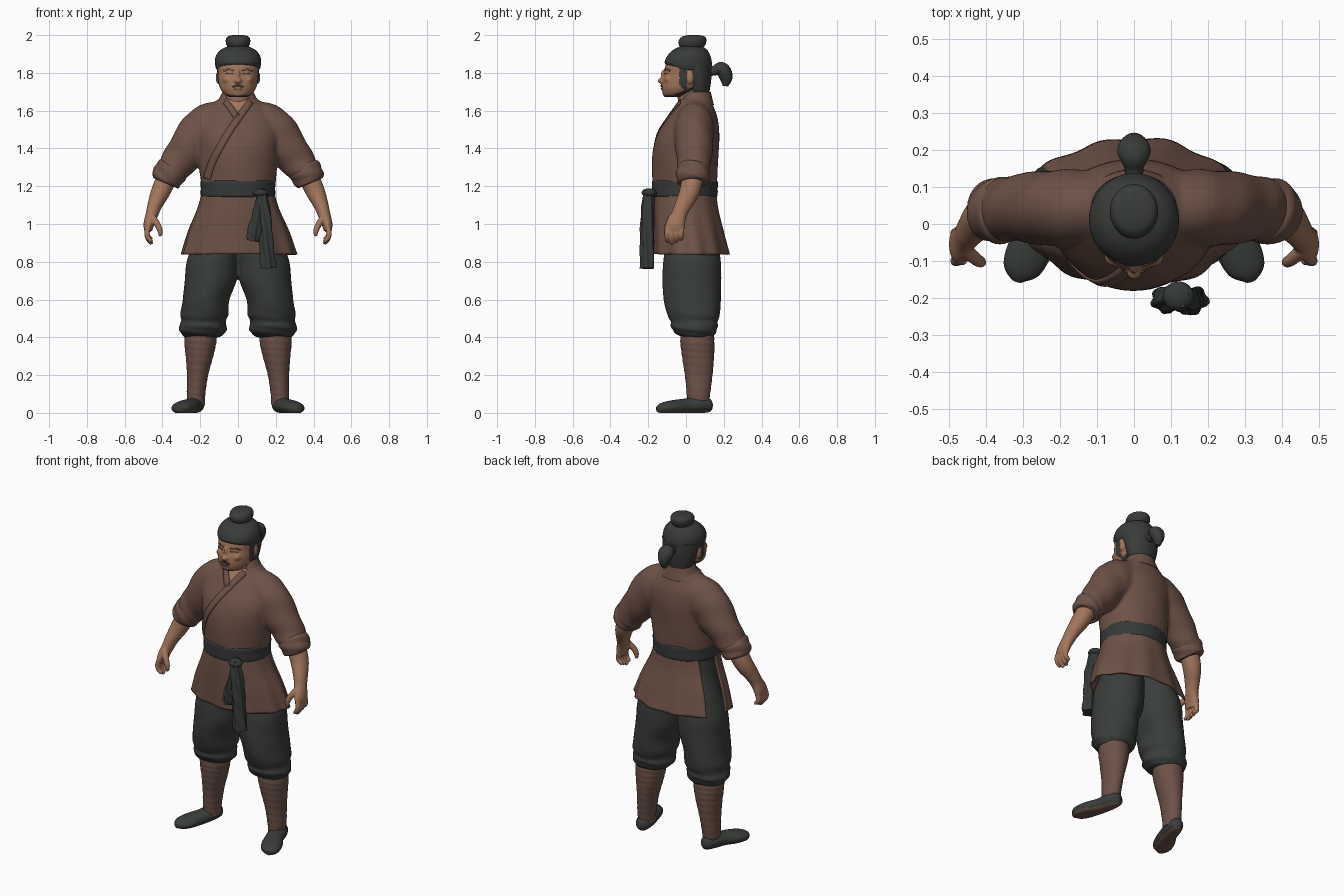
import bpy, bmesh
from math import sin, cos, pi, radians
from mathutils import Vector
from mathutils.bvhtree import BVHTree

cube = bpy.data.objects.get("Cube")
if cube:
    bpy.data.objects.remove(cube)

X, Y, Z = Vector((1, 0, 0)), Vector((0, 1, 0)), Vector((0, 0, 1))


def material(name, *rgb):
    m = bpy.data.materials.new(name)
    m.use_nodes = True
    m.diffuse_color = (*rgb, 1)
    m.node_tree.nodes["Principled BSDF"].inputs["Base Color"].default_value = (*rgb, 1)
    return m


TUNIC = material("brown tunic cloth", .155, .085, .062)
WRAP = material("brown leg wrap", .15, .083, .063)
SKIN = material("tan skin", .36, .18, .105)
LIPS = material("dull lips", .26, .115, .075)
PANTS = material("dark green grey cloth", .041, .047, .041)
BELT = material("dark sash cloth", .036, .042, .038)
HAIR = material("dark hair", .04, .045, .04)
BROW = material("brown brow", .2, .1, .065)


def finish(obj, mat):
    """Give a material and smooth shading."""
    obj.data.materials.clear()
    obj.data.materials.append(mat)
    bpy.ops.object.select_all(action='DESELECT')
    obj.select_set(True)
    bpy.context.view_layer.objects.active = obj
    bpy.ops.object.shade_smooth_by_angle(angle=radians(55))
    return obj


def mesh_object(name, verts, faces, mat):
    me = bpy.data.meshes.new(name)
    bm = bmesh.new()
    vs = [bm.verts.new(v) for v in verts]
    for f in faces:
        bm.faces.new([vs[i] for i in f])
    bmesh.ops.recalc_face_normals(bm, faces=bm.faces)
    bm.to_mesh(me)
    bm.free()
    obj = bpy.data.objects.new(name, me)
    bpy.context.collection.objects.link(obj)
    return finish(obj, mat)


def spline(points, steps):
    """Smooth curve through points of any dimension."""
    p = [Vector(q) for q in points]
    p = [p[0]] + p + [p[-1]]
    out = []
    for i in range(1, len(p) - 2):
        a, b, c, d = p[i - 1:i + 3]
        for k in range(steps):
            t = k / steps
            out.append((b * 2 + (c - a) * t + (a * 2 - b * 5 + c * 4 - d) * t ** 2
                        + (b * 3 - a - c * 3 + d) * t ** 3) / 2)
    return out + [p[-2]]


def loft(name, rings, mat, side=1, ref=Y, flat=False, arc=None, fold=None, n=40, steps=6):
    """Skin a run of elliptical rings (x, y, z, radius, radius)."""
    rows = spline(rings, steps)
    centres = [Vector((r[0] * side, r[1], r[2])) for r in rows]
    start, end = arc or (0, 2 * pi)
    count = n + 1 if arc else n
    verts = []
    for i, r in enumerate(rows):
        t = Z if flat else (centres[min(i + 1, len(rows) - 1)] - centres[max(i - 1, 0)]).normalized()
        u = ref.cross(t).normalized()
        v = t.cross(u)
        for j in range(count):
            a = start + (end - start) * j / n
            k = fold(a, i / (len(rows) - 1)) if fold else 1
            p = centres[i] + u * (cos(a) * max(r[3], .002) * k) + v * (sin(a) * max(r[4], .002) * k)
            p.z = max(p.z, 0)
            verts.append(p)
    faces = [(i * count + j, i * count + (j + 1) % count, (i + 1) * count + (j + 1) % count,
              (i + 1) * count + j) for i in range(len(rows) - 1) for j in range(n)]
    if not arc:
        faces += [tuple(range(n)), tuple(range(len(verts) - n, len(verts)))]
    return mesh_object(name, verts, faces, mat)


def level(rings):
    """Rings centred on x = 0, given as (z, y, radius, radius)."""
    return [(0, y, z, a, b) for z, y, a, b in rings]


def blob(name, loc, scale, mat):
    bpy.ops.mesh.primitive_uv_sphere_add(segments=24, ring_count=14, radius=1, location=loc)
    obj = bpy.context.object
    obj.name, obj.scale = name, scale
    return finish(obj, mat)


def fuse(name, parts, mat, size, passes):
    """Melt overlapping parts into one smooth surface."""
    bpy.ops.object.select_all(action='DESELECT')
    for p in parts:
        p.select_set(True)
    obj = bpy.context.view_layer.objects.active = parts[0]
    bpy.ops.object.join()
    obj.name = name
    m = obj.modifiers.new("Melt", 'REMESH')
    m.mode, m.voxel_size = 'VOXEL', size
    m = obj.modifiers.new("Soften", 'SMOOTH')
    m.factor, m.iterations = .5, passes
    for m in list(obj.modifiers):
        bpy.ops.object.modifier_apply(modifier=m.name)
    finish(obj, mat)
    obj.data.polygons.foreach_set("material_index", [0] * len(obj.data.polygons))
    return obj


def paint(obj, mat, rule):
    obj.data.materials.append(mat)
    for p in obj.data.polygons:
        if rule(p.center):
            p.material_index = len(obj.data.materials) - 1


def strip(name, target, path, width, mat, lift=.004):
    """Thin band laid on the front of a surface along an (x, z) path."""
    tree = BVHTree.FromPolygons([v.co for v in target.data.vertices],
                                [tuple(p.vertices) for p in target.data.polygons])
    pts = spline(path, 10)
    verts = []
    for i, p in enumerate(pts):
        d = (pts[min(i + 1, len(pts) - 1)] - pts[max(i - 1, 0)]).normalized()
        for k in (-.5, 0, .5):
            x, z = p.x - d.y * width * k, p.y + d.x * width * k
            hit = tree.ray_cast(Vector((x, -1, z)), Y)[0]
            verts.append(Vector((x, (hit.y if hit else verts[-1].y + lift) - lift, z)))
    faces = [(i * 3 + j, i * 3 + j + 1, i * 3 + j + 4, i * 3 + j + 3)
             for i in range(len(pts) - 1) for j in (0, 1)]
    obj = mesh_object(name, verts, faces, mat)
    m = obj.modifiers.new("Thickness", 'SOLIDIFY')
    m.thickness, m.offset = lift * 1.5, 0


# Tunic body and sleeves
parts = [loft("tunic", level([
    (1.14, -.005, .185, .16), (1.24, -.005, .2, .172), (1.38, -.002, .215, .175),
    (1.48, .013, .225, .163), (1.56, .035, .205, .133), (1.62, .045, .155, .102),
    (1.665, .05, .1, .083)]), TUNIC, flat=True, steps=10,
    fold=lambda a, s: 1 + .02 * sin(5 * a + 14 * s) * (1 - s) ** 2)]
for s in (1, -1):
    parts.append(loft("sleeve", [
        (.06, .045, 1.535, .09, .08), (.12, .045, 1.53, .12, .1), (.195, .042, 1.475, .126, .105),
        (.3, .044, 1.35, .097, .092), (.36, .037, 1.265, .082, .083), (.375, .036, 1.24, .075, .075)],
        TUNIC, side=s, steps=10, fold=lambda a, t: 1 + .045 * t * sin(2 * a + 32 * t)))
tunic = fuse("tunic_top", parts, TUNIC, .01, 4)
paint(tunic, SKIN, lambda c: c.y < .04 and c.z > 1.565 + 1.45 * abs(c.x))
strip("front_lapel", tunic, [(.066, 1.648), (.005, 1.565), (-.065, 1.46), (-.135, 1.33), (-.165, 1.24)],
      .036, TUNIC)
strip("under_lapel", tunic, [(-.066, 1.648), (-.035, 1.608), (-.004, 1.565)], .034, TUNIC)
collar = loft("collar", level([(1.63, .05, .128, .098), (1.665, .052, .1, .087), (1.7, .058, .082, .073)]),
              TUNIC, flat=True, arc=(radians(-48), radians(228)))
collar.modifiers.new("Thickness", 'SOLIDIFY').thickness = .01

# Skirt with an open side slit
skirt = loft("tunic_skirt", level([
    (1.18, -.005, .188, .165), (1.08, -.001, .217, .173), (.96, .015, .268, .186),
    (.84, .031, .306, .2)]), TUNIC, flat=True, arc=(radians(180), radians(503)), n=90,
    fold=lambda a, s: 1 + .025 * s * sin(11 * a) + .012 * s * sin(5 * a + 1))
skirt.modifiers.new("Thickness", 'SOLIDIFY').thickness = .01

# Belt, knot and hanging sash tails
loft("belt", level([(1.142, -.006, .188, .163), (1.152, -.006, .197, .173), (1.19, -.006, .197, .174),
                    (1.223, -.006, .198, .174), (1.233, -.006, .19, .165)]), BELT, flat=True, n=56)
blob("sash_knot", (.12, -.195, 1.165), (.042, .04, .024), BELT)
crumple = lambda a, s: 1 + .14 * sin(5 * a + 4 * s) + .06 * sin(3 * a + 25 * s)
loft("sash_tail_short", [(.128, -.198, 1.18, .022, .026), (.112, -.202, 1.06, .03, .032),
                         (.088, -.205, .96, .035, .033), (.077, -.205, .91, .03, .03)], BELT, fold=crumple)
loft("sash_tail_long", [(.12, -.198, 1.18, .024, .028), (.14, -.204, 1.04, .036, .034),
                        (.15, -.205, .9, .035, .035), (.16, -.205, .765, .04, .035)], BELT, fold=crumple)

# Baggy trousers gathered below the knee
legs = [loft("trouser_leg", [
    (.192, .06, .4, .09, .08), (.186, .05, .422, .116, .108), (.186, .044, .455, .126, .126),
    (.183, .043, .485, .116, .126), (.178, .04, .52, .127, .14), (.169, .033, .6, .124, .151),
    (.145, .031, .7, .138, .155), (.137, .032, .8, .136, .152), (.117, .03, .9, .12, .137),
    (.09, .012, 1.03, .102, .115), (.08, -.005, 1.16, .09, .12)], PANTS, side=s, flat=True, steps=10,
    fold=lambda a, t: 1 + .055 * (1 - t) ** 4 * sin(2 * a + 50 * t)
    + .02 * (1 - t) * sin(6 * a + 7 * t)) for s in (1, -1)]
fuse("trousers", legs, PANTS, .01, 2)

for s, tag in ((1, "left"), (-1, "right")):
    # Wrapped shin and cloth shoe
    loft(tag + "_shin_wrap", [
        (.222, .065, .04, .046, .055), (.222, .066, .1, .049, .062), (.214, .067, .2, .056, .073),
        (.204, .064, .3, .073, .085), (.199, .06, .38, .085, .09), (.195, .058, .45, .08, .085)],
        WRAP, side=s, flat=True, steps=12, fold=lambda a, t: 1 + .009 * sin(75 * t + a))
    shoe = loft(tag + "_shoe", [
        (.212, .138, .04, .012, .018), (.217, .122, .04, .036, .036), (.23, .07, .041, .05, .042),
        (.25, 0, .036, .052, .04), (.282, -.07, .03, .06, .037), (.307, -.125, .024, .049, .029),
        (.317, -.154, .018, .014, .014)], PANTS, side=s, ref=Z)
    paint(shoe, WRAP, lambda c: c.z < .012)

    # Rolled cuff, forearm and hand
    loft(tag + "_cuff", [
        (.342, .038, 1.3, .07, .075), (.35, .037, 1.288, .086, .088), (.368, .036, 1.258, .086, .088),
        (.386, .035, 1.228, .078, .082), (.39, .035, 1.22, .06, .062)], TUNIC, side=s,
        fold=lambda a, t: 1 + .03 * sin(3 * a + 14 * t))
    hand = [loft("arm", [
        (.36, .04, 1.28, .055, .06), (.408, .02, 1.175, .051, .054), (.44, -.015, 1.1, .039, .045),
        (.456, -.037, 1.05, .033, .041), (.472, -.055, 1, .028, .05), (.475, -.06, .965, .022, .047)],
        SKIN, side=s)]
    for i in range(4):
        y, drop = -.1 + .025 * i, .012 * abs(i - 1)
        hand.append(loft("finger", [
            (.47, y + .005, 1, .014, .014), (.482, y, .955, .0145, .0145),
            (.475, y, .92 + drop / 2, .0135, .0135), (.455, y, .894 + drop, .01, .01)], SKIN, side=s, n=16))
    hand.append(loft("thumb", [
        (.456, -.07, 1.04, .018, .02), (.428, -.094, 1, .017, .018), (.414, -.103, .968, .015, .015),
        (.41, -.103, .935, .009, .009)], SKIN, side=s, n=16))
    fuse(tag + "_arm_and_hand", hand, SKIN, .005, 3)

# Neck and head
loft("neck", level([(1.54, .05, .075, .075), (1.62, .04, .072, .077), (1.72, .025, .072, .078)]),
     SKIN, flat=True)
face = [loft("face", level([
    (1.672, -.06, .045, .055), (1.69, -.043, .075, .08), (1.72, -.022, .096, .107),
    (1.76, -.005, .106, .122), (1.8, .005, .109, .121), (1.84, .01, .113, .119),
    (1.9, .02, .1, .1)]), SKIN, flat=True),
    blob("nose", (0, -.126, 1.758), (.021, .024, .016), SKIN),
    blob("nose_bridge", (0, -.116, 1.785), (.012, .018, .034), SKIN),
    blob("lips", (0, -.119, 1.715), (.028, .012, .011), SKIN),
    blob("chin", (0, -.102, 1.69), (.03, .022, .016), SKIN)]
for s in (1, -1):
    face.append(blob("ear", (.104 * s, .022, 1.775), (.014, .02, .034), SKIN))
    face.append(blob("cheek", (.05 * s, -.09, 1.765), (.03, .025, .024), SKIN))
head = fuse("head", face, SKIN, .005, 4)
paint(head, HAIR, lambda c: c.z < 1.682 + .4 * max(0, c.y + .07)
      or (-.035 < c.y < .005 and c.z < 1.83 and c.z > 1.7 - c.y))
for s in (1, -1):
    strip("eyebrow", head, [(.022 * s, 1.813), (.05 * s, 1.819), (.075 * s, 1.81)], .007, BROW, .002)
    strip("eye_slit", head, [(.025 * s, 1.795), (.045 * s, 1.798), (.066 * s, 1.795)], .004, BROW, .002)
strip("moustache", head, [(-.03, 1.726), (0, 1.733), (.03, 1.726)], .008, HAIR, .003)
strip("mouth", head, [(-.024, 1.714), (0, 1.716), (.024, 1.714)], .008, LIPS, .002)

# Hair with a raised front hairline, top knot and ponytail
cap = loft("hair_cap", level([
    (1.815, .014, .109, .113), (1.823, .013, .117, .121), (1.855, .012, .122, .125),
    (1.89, .015, .117, .114), (1.922, .022, .092, .09), (1.94, .028, .055, .058)]), HAIR, flat=True)
for v in cap.data.vertices:
    if v.co.z < 1.86:
        v.co.z += max(0, -v.co.y) * (1.86 - v.co.z) * 5.5
loft("back_hair", level([
    (1.665, .07, .06, .045), (1.71, .066, .086, .06), (1.78, .056, .107, .079), (1.85, .045, .116, .09)]),
    HAIR, flat=True)
loft("top_knot", level([
    (1.925, .03, .047, .052), (1.948, .032, .061, .07), (1.972, .035, .065, .073),
    (1.992, .04, .056, .06), (2, .042, .028, .03)]), HAIR, flat=True)
loft("ponytail", [(0, .11, 1.805, .024, .026), (0, .15, 1.812, .026, .026), (0, .183, 1.822, .036, .042),
                  (0, .203, 1.805, .038, .044), (0, .212, 1.77, .034, .032), (0, .208, 1.73, .014, .014)],
     HAIR, ref=X)
